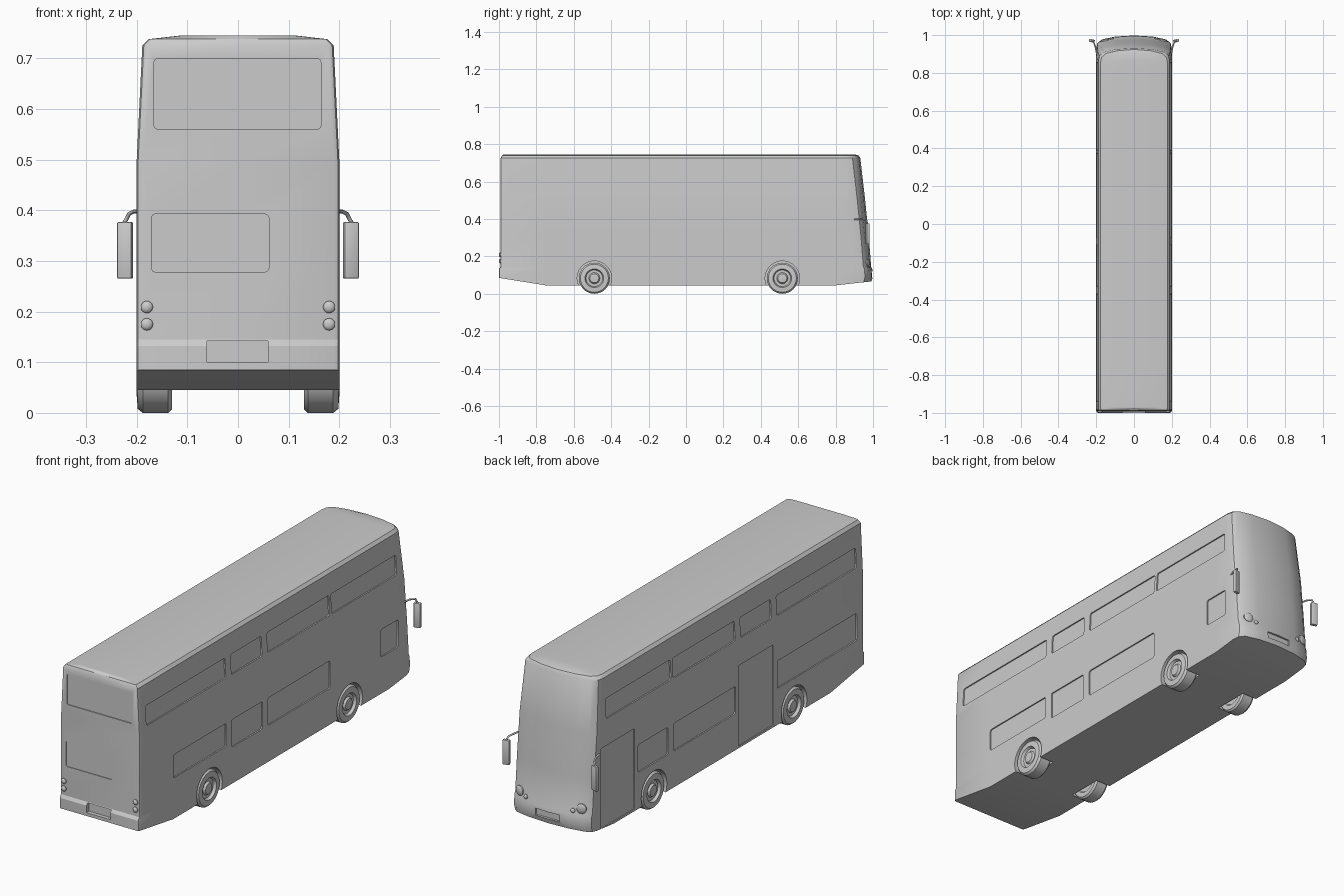
import bpy, bmesh, math
from mathutils import Matrix, Vector

if "Cube" in bpy.data.objects:
    bpy.data.objects.remove(bpy.data.objects["Cube"])

grey = bpy.data.materials.new("light_grey")
grey.diffuse_color = (0.6, 0.6, 0.6, 1)
grey.use_nodes = True
grey.node_tree.nodes["Principled BSDF"].inputs["Base Color"].default_value = grey.diffuse_color


def finish(name, bm, angle=30):
    bmesh.ops.recalc_face_normals(bm, faces=bm.faces)
    me = bpy.data.meshes.new(name)
    bm.to_mesh(me)
    bm.free()
    ob = bpy.data.objects.new(name, me)
    bpy.context.collection.objects.link(ob)
    me.materials.append(grey)
    smooth(ob, angle)
    return ob


def smooth(ob, angle=30):
    bpy.ops.object.select_all(action='DESELECT')
    ob.select_set(True)
    bpy.context.view_layer.objects.active = ob
    bpy.ops.object.shade_smooth_by_angle(angle=math.radians(angle))


def lathe(name, profile, origin, axis_sign=1, segs=32):
    """Revolve (radius, x) profile around the x axis."""
    bm = bmesh.new()
    rings = []
    for r, x in profile:
        if r == 0:
            rings.append([bm.verts.new((axis_sign * x, 0, 0))] * segs)
        else:
            rings.append([bm.verts.new((axis_sign * x, r * math.cos(2 * math.pi * k / segs),
                                        r * math.sin(2 * math.pi * k / segs))) for k in range(segs)])
    for a, b in zip(rings, rings[1:]):
        for k in range(segs):
            q = list(dict.fromkeys((a[k], a[(k + 1) % segs], b[(k + 1) % segs], b[k])))
            bm.faces.new(q)
    bmesh.ops.translate(bm, verts=bm.verts, vec=origin)
    return finish(name, bm)


# Body shell: horizontal rings (z, half width, rear y, nose y); first ring follows the floor
def floor_z(y):
    if y < -0.75:
        return 0.045 + 0.04 * (-0.75 - y) / 0.25
    return 0.045 + max(0, y - 0.8) * 0.11


levels = [(None, 0.2, -1.0, 0.992), (0.09, 0.2, -1.0, 0.999), (0.132, 0.2, -1.0, 0.996),
          (0.145, 0.2, -0.991, 0.99), (0.30, 0.2, -0.991, 0.978), (0.50, 0.2, -0.991, 0.958),
          (0.725, 0.189, -0.991, 0.932), (0.738, 0.177, -0.985, 0.924), (0.745, 0.115, -0.975, 0.905)]


def side_x(z):
    return 0.2 - 0.011 * max(0, z - 0.5) / 0.225


bm = bmesh.new()
rings = []
for z, hw, yr, yf in levels:
    half = [(0, yr), (hw - 0.01, yr), (hw - 0.003, yr + 0.003), (hw, yr + 0.01), (hw, -0.75), (hw, 0.8),
            (hw, yf - 0.07), (hw * 0.97, yf - 0.042), (hw * 0.85, yf - 0.022), (hw * 0.5, yf - 0.007), (0, yf)]
    ring = half + [(-x, y) for x, y in reversed(half[1:-1])]
    rings.append([bm.verts.new((x, y, floor_z(y) if z is None else z)) for x, y in ring])
n = len(rings[0])
for a, b in zip(rings, rings[1:]):
    for k in range(n):
        bm.faces.new((a[k], a[(k + 1) % n], b[(k + 1) % n], b[k]))
for r in (rings[0], rings[-1]):
    for k in range(n // 2):
        bm.faces.new(list(dict.fromkeys((r[k], r[k + 1], r[(n - k - 1) % n], r[(n - k) % n]))))
body = finish("body", bm)

# Cutters for windows, doors, plates and wheel wells
cut = bmesh.new()


def recess(u0, u1, v0, v1, inner, outer, c=0.008):
    pts = [(u0 + c, v0), (u1 - c, v0), (u1 - c * .3, v0 + c * .3), (u1, v0 + c), (u1, v1 - c),
           (u1 - c * .3, v1 - c * .3), (u1 - c, v1), (u0 + c, v1), (u0 + c * .3, v1 - c * .3),
           (u0, v1 - c), (u0, v0 + c), (u0 + c * .3, v0 + c * .3)]
    a = [cut.verts.new(inner(u, v)) for u, v in pts]
    b = [cut.verts.new(outer(u, v)) for u, v in pts]
    cut.faces.new(a)
    cut.faces.new(b[::-1])
    for k in range(len(a)):
        j = (k + 1) % len(a)
        cut.faces.new((a[k], b[k], b[j], a[j]))


def side_recess(s, y0, y1, z0, z1, d=0.006, c=0.008):
    recess(y0, y1, z0, z1, lambda y, z: (s * (side_x(z) - d), y, z),
           lambda y, z: (s * (side_x(z) + 0.03), y, z), c)


def end_recess(x0, x1, z0, z1, y, out, c=0.008):
    recess(x0, x1, z0, z1, lambda x, z: (x, y, z), lambda x, z: (x, out, z), c)


for s in (1, -1):
    for y0, y1 in ((-0.94, -0.37), (-0.33, -0.11), (-0.07, 0.375), (0.39, 0.855)):
        side_recess(s, y0, y1, 0.54, 0.63)
side_recess(1, -0.75, -0.37, 0.23, 0.335)
for y0, y1 in ((-0.33, -0.11), (-0.07, 0.375), (0.74, 0.865)):
    side_recess(1, y0, y1, 0.21, 0.335)
for y0, y1 in ((-0.94, -0.37), (-0.07, 0.375), (0.415, 0.63)):
    side_recess(-1, y0, y1, 0.21, 0.335)
for y0, y1 in ((-0.34, -0.09), (0.655, 0.895)):          # passenger doors
    side_recess(-1, y0, y1, 0.055, 0.42, 0.004, 0.003)
end_recess(-0.166, 0.164, 0.56, 0.70, -0.987, -1.05)     # rear windows
end_recess(-0.171, 0.061, 0.278, 0.393, -0.988, -1.05)
end_recess(-0.061, 0.059, 0.10, 0.142, -0.982, -1.05, 0.001)  # rear plate
end_recess(-0.06, 0.06, 0.088, 0.118, 0.986, 1.05, 0.001)     # nose plate

axles = (-0.49, 0.515)
for s in (1, -1):
    for y in axles:
        m = Matrix.Translation((s * 0.175, y, 0.083)) @ Matrix.Rotation(math.pi / 2, 4, 'Y')
        bmesh.ops.create_cone(cut, cap_ends=True, segments=40, radius1=0.092, radius2=0.092,
                              depth=0.1, matrix=m)
cutter = finish("cutter", cut)
cutter.hide_render = True
mod = body.modifiers.new("cut", 'BOOLEAN')
mod.operation = 'DIFFERENCE'
mod.solver = 'EXACT'
mod.object = cutter
bpy.context.view_layer.objects.active = body
bpy.ops.object.modifier_apply(modifier="cut")
bpy.data.objects.remove(cutter)
smooth(body)

# Wheels with dished hubs
tyre = [(0, 0.135), (0.05, 0.135), (0.055, 0.13), (0.076, 0.13), (0.083, 0.138), (0.083, 0.188),
        (0.075, 0.198), (0.05, 0.2), (0.044, 0.188), (0.03, 0.188), (0.024, 0.197), (0, 0.199)]
for s, side in ((1, "right"), (-1, "left")):
    for y, end in zip(axles, ("rear", "front")):
        lathe(f"{end}_{side}_wheel", tyre, (0, y, 0.083), s)

# Lamps: domed discs
dome = [(0, -0.005), (1, -0.005), (1, 0.003), (0.8, 0.006), (0.5, 0.008), (0, 0.009)]


def lamp(name, r, loc, yaw):
    ob = lathe(name, [(a * r, x) for a, x in dome], (0, 0, 0), 1, 20)
    ob.data.transform(Matrix.Translation(loc) @ Matrix.Rotation(math.radians(yaw), 4, 'Z'))


for s, side in ((1, "right"), (-1, "left")):
    for z, kind in ((0.209, "upper"), (0.175, "lower")):
        lamp(f"{kind}_{side}_tail_lamp", 0.012, (s * 0.18, -0.992, z), -90)
    lamp(f"{side}_headlamp", 0.022, (s * 0.155, 0.971, 0.165), 90 - s * 14)
    lamp(f"{side}_fog_lamp", 0.01, (s * 0.118, 0.979, 0.15), 90 - s * 11)

    # Mirror head
    bm = bmesh.new()
    bmesh.ops.create_cube(bm, size=1, matrix=Matrix.Translation((s * 0.223, 0.97, 0.321)) @
                          Matrix.Rotation(s * 0.25, 4, 'Z') @ Matrix.Diagonal((0.03, 0.016, 0.112, 1)))
    bmesh.ops.bevel(bm, geom=bm.edges[:], offset=0.003, segments=2, affect='EDGES', profile=0.5)
    finish(f"{side}_mirror", bm)

    # Mirror arm: short bent tube
    cu = bpy.data.curves.new(f"{side}_mirror_arm", 'CURVE')
    cu.dimensions = '3D'
    cu.bevel_depth = 0.004
    cu.bevel_resolution = 2
    cu.use_fill_caps = True
    path = [(0.196, 0.895, 0.398), (0.205, 0.94, 0.398), (0.215, 0.966, 0.393), (0.225, 0.97, 0.374)]
    sp = cu.splines.new('POLY')
    sp.points.add(len(path) - 1)
    for p, (x, y, z) in zip(sp.points, path):
        p.co = (s * x, y, z, 1)
    cu.materials.append(grey)
    bpy.context.collection.objects.link(bpy.data.objects.new(cu.name, cu))
